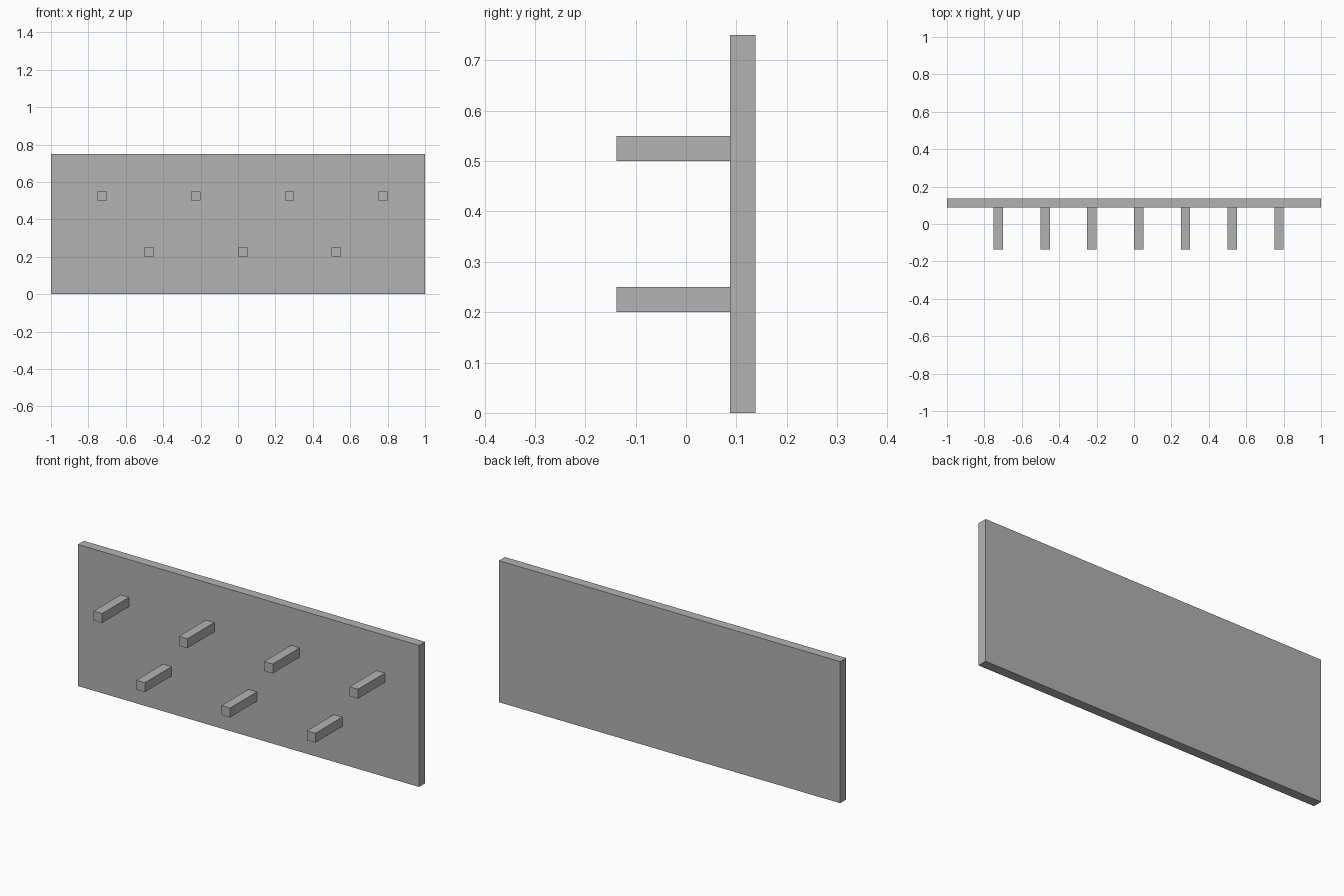
import bpy

# Remove the default cube
cube = bpy.data.objects.get("Cube")
if cube:
    bpy.data.objects.remove(cube, do_unlink=True)

# Single plain grey material
grey = bpy.data.materials.new("plain_grey")
grey.use_nodes = True
colour = (0.448, 0.448, 0.448, 1)
grey.diffuse_color = colour
grey.node_tree.nodes["Principled BSDF"].inputs["Base Color"].default_value = colour


def box(name, centre, size):
    bpy.ops.mesh.primitive_cube_add(size=1, location=centre)
    obj = bpy.context.object
    obj.name = name
    obj.scale = size
    bpy.ops.object.transform_apply(location=False, rotation=False, scale=True)
    obj.data.materials.append(grey)
    return obj


THICK = 0.05       # board thickness and peg width
PEG_LENGTH = 0.225
SPACING = 0.5
BOARD_Y = 0.1125
PEG_Y = BOARD_Y - (THICK + PEG_LENGTH) / 2

# Upright back board
box("back_board", (0, BOARD_Y, 0.375), (2, THICK, 0.75))

# Two staggered rows of square pegs
for row, count, first_x, z in (("upper", 4, -0.725, 0.525),
                               ("lower", 3, -0.475, 0.225)):
    for i in range(count):
        box(f"{row}_peg_{i + 1}", (first_x + i * SPACING, PEG_Y, z),
            (THICK, PEG_LENGTH, THICK))
